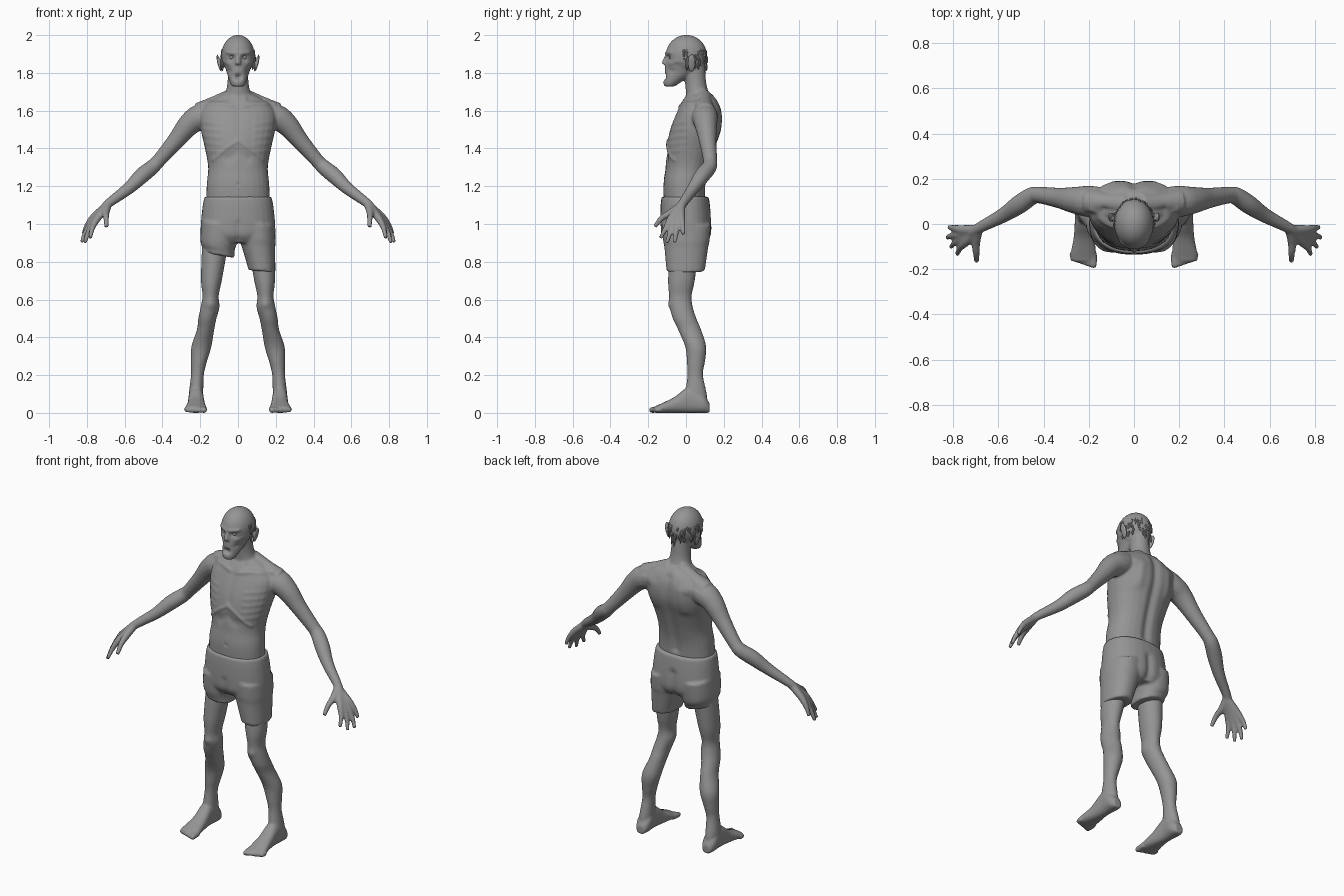
import bpy, bmesh, math, random
from mathutils import Vector, Matrix

default = bpy.context.scene.objects.get("Cube")
if default:
    bpy.data.objects.remove(default, do_unlink=True)
random.seed(4)
SIDES = (1, -1)
grey = bpy.data.materials.new("plain grey")
grey.use_nodes = True
grey.diffuse_color = (0.3, 0.3, 0.3, 1)
grey.node_tree.nodes["Principled BSDF"].inputs["Base Color"].default_value = grey.diffuse_color

def spline(rows, steps=5):
    """Resample rows of numbers along a Catmull-Rom curve."""
    pts = [Vector(row) for row in rows]
    pts = [pts[0]] + pts + [pts[-1]]
    result = []
    for a, b, c, d in zip(pts, pts[1:], pts[2:], pts[3:]):
        for k in range(steps):
            t = k / steps
            result.append(b + (c - a) * (t / 2) + (a * 2 - b * 5 + c * 4 - d) * (t * t / 2)
                          + (b * 3 - a - c * 3 + d) * (t ** 3 / 2))
    return result + [pts[-1]]

def loft(bm, rings, segments=28, power=1.0):
    """Skin elliptical rings given as centre, first axis, second axis."""
    loops = []
    for centre, u, v in rings:
        loop = []
        for k in range(segments):
            angle = math.tau * k / segments
            c, s = (math.copysign(abs(w) ** power, w) for w in (math.cos(angle), math.sin(angle)))
            loop.append(bm.verts.new(centre + u * c + v * s))
        loops.append(loop)
    for low, high in zip(loops, loops[1:]):
        for k in range(segments):
            n = (k + 1) % segments
            bm.faces.new((low[k], low[n], high[n], high[k]))
    bm.faces.new(loops[0])
    bm.faces.new(loops[-1])

def stack(bm, rows, side=1, power=1.0, slant=0):
    """Level rings: centre x, half width, front y, back y, height."""
    place = spline([(x, half, z) for x, half, front, back, z in rows])
    depth = spline([(front, back) for x, half, front, back, z in rows])
    loft(bm, [(Vector((side * x, (front + back) / 2, z)), Vector((half, 0, half * slant)),
               Vector((0, (back - front) / 2, 0)))
              for (x, half, z), (front, back) in zip(place, depth)], power=power)

def tube(bm, rows, side=1, segments=16, steps=5):
    """Round limb through points x, y, z, radius."""
    pts = spline(rows, steps)
    rings = []
    for i, p in enumerate(pts):
        along = (pts[min(i + 1, len(pts) - 1)] - pts[max(i - 1, 0)]).to_3d()
        u = along.cross(Vector((1, 0, 1))).normalized()
        v = along.cross(u).normalized()
        rings.append((p.to_3d(), u * p[3], v * p[3]))
    for ring in rings:
        for vec in ring:
            vec.x *= side
    loft(bm, rings, segments)

def ball(bm, centre, size, tilt=0):
    matrix = (Matrix.Translation(centre) @ Matrix.Rotation(tilt, 4, "Y")
              @ Matrix.Diagonal((*size, 1)))
    bmesh.ops.create_uvsphere(bm, u_segments=32, v_segments=20, radius=1, matrix=matrix)

def finish(name, bm, voxel=0):
    """Make the object, fusing overlapping pieces when a voxel size is given."""
    bmesh.ops.recalc_face_normals(bm, faces=bm.faces)
    mesh = bpy.data.meshes.new(name)
    bm.to_mesh(mesh)
    bm.free()
    ob = bpy.data.objects.new(name, mesh)
    bpy.context.scene.collection.objects.link(ob)
    if voxel:
        remesh = ob.modifiers.new("fuse", "REMESH")
        remesh.mode = "VOXEL"
        remesh.voxel_size = voxel
        ob.modifiers.new("relax", "SMOOTH").iterations = 4
        bpy.context.view_layer.update()
        graph = bpy.context.evaluated_depsgraph_get()
        fused = bpy.data.meshes.new_from_object(ob.evaluated_get(graph))
        ob.modifiers.clear()
        ob.data = fused
    ob.data.materials.clear()
    ob.data.materials.append(grey)
    ob.data.shade_smooth()
    return ob

def stroke(ob, path, radius, amount, facing):
    """Raise or sink a mirrored stroke (x, z) on the front (-1) or back (1)."""
    path = [Vector(p) for p in path]
    low = min(p.y for p in path) - radius * 2
    high = max(p.y for p in path) + radius * 2
    moves = []
    for v in ob.data.vertices:
        turned = min(1, v.normal.y * facing * 2)
        if low < v.co.z < high and turned > 0:
            q = Vector((abs(v.co.x), v.co.z))
            near = radius * 2
            for a, b in zip(path, path[1:] or path):
                ab = b - a
                t = max(0, min(1, (q - a).dot(ab) / ab.length_squared)) if ab.length else 0
                near = min(near, (q - a - ab * t).length)
            if near < radius * 2:
                fall = math.exp(-2 * (near / radius) ** 2)
                moves.append((v, v.normal * (amount * fall * turned)))
    for v, move in moves:
        v.co += move

# Trunk, neck and head
body = bmesh.new()
stack(body, [(0, .17, -.115, .1, 1.04), (0, .166, -.12, .105, 1.2), (0, .158, -.108, .125, 1.3),
             (0, .175, -.105, .155, 1.4), (0, .197, -.085, .188, 1.5), (0, .2, -.05, .19, 1.59),
             (0, .15, -.02, .17, 1.65), (0, .075, .01, .135, 1.69)], power=.9)
stack(body, [(0, .085, .0, .14, 1.65), (0, .058, -.003, .11, 1.73), (0, .052, -.02, .1, 1.84)])
stack(body, [(0, .032, -.116, -.06, 1.728), (0, .045, -.12, -.02, 1.755),
             (0, .059, -.114, .05, 1.8), (0, .074, -.108, .08, 1.85), (0, .08, -.1, .09, 1.9)])
ball(body, (0, .002, 1.893), (.088, .109, .108))
tube(body, [(0, -.096, 1.895, .011), (0, -.11, 1.865, .014), (0, -.113, 1.845, .017)])

for side in SIDES:
    ball(body, (side * .1, .03, 1.852), (.009, .023, .05), side * .25)
    # Shoulder slopes and arms
    tube(body, [(.03, .09, 1.67, .048), (.13, .095, 1.628, .046), (.2, .1, 1.59, .056)], side)
    tube(body, [(.13, .095, 1.565, .06), (.2, .1, 1.565, .069), (.26, .105, 1.525, .06),
                (.33, .115, 1.44, .046), (.42, .128, 1.335, .037), (.455, .122, 1.3, .04),
                (.51, .085, 1.255, .042), (.58, .038, 1.188, .033), (.69, -.02, 1.105, .024),
                (.72, -.045, 1.065, .022)], side)
    # Fingers run from the wrist so that they also form the palm
    wrist = Vector((.69, -.025, 1.1))
    for tip in ((.82, -.015, .945), (.828, -.06, .902), (.81, -.102, .9), (.782, -.135, .925)):
        tip = Vector(tip)
        knuckle = wrist.lerp(tip, .45) + Vector((.012, -.004, .01))
        joint = wrist.lerp(tip, .75) + Vector((.012, 0, .008))
        tube(body, [(*wrist, .022), (*knuckle, .02), (*joint, .014), (*tip, .01)], side)
    tube(body, [(*wrist, .022), (.7, -.08, 1.06, .02), (.698, -.13, 1.03, .015),
                (.697, -.165, .985, .011)], side)
    # Legs
    stack(body, [(.12, .07, -.085, .07, .9), (.14, .056, -.095, .048, .71),
                 (.145, .043, -.09, .03, .62), (.148, .05, -.086, .036, .56),
                 (.162, .048, -.07, .055, .5), (.172, .046, -.042, .08, .44),
                 (.194, .053, -.004, .107, .35), (.207, .042, .005, .1, .27),
                 (.215, .034, .008, .09, .2), (.222, .038, -.005, .11, .1),
                 (.222, .036, -.01, .115, .03)], side)
    # Feet and toes
    outline = spline([(.222, .125, .025, .05), (.222, .09, .042, .1), (.222, .02, .04, .14),
                      (.221, -.06, .046, .085), (.224, -.13, .056, .05), (.225, -.165, .05, .035)])
    loft(body, [(Vector((side * x, y, h / 2)), Vector((half, 0, 0)), Vector((0, 0, h / 2)))
                for x, y, half, h in outline], power=.85)
    for k in range(5):
        x = .18 + k * .0225
        tube(body, [(x, -.13, .02, .017), (x, -.18 + k * .006, .015, .016 - k * .001),
                    (x, -.195 + k * .008, .013, .009)], side)
skin = finish("body", body, .0068)

# Bony relief: mirrored strokes pressed into or raised from the skin
FRONT, BACK = -1, 1
for path, radius, amount, facing in (
        ([(.03, 1.625), (.1, 1.64), (.19, 1.635)], .016, .006, FRONT),    # collarbone
        ([(.06, 1.665), (.13, 1.66)], .02, -.008, FRONT),                 # collar hollow
        ([(0, 1.6), (0, 1.47)], .025, -.004, FRONT),                      # breastbone
        ([(0, 1.44), (.05, 1.41), (.13, 1.34)], .014, .005, FRONT),       # rib arch
        ([(0, 1.38), (.05, 1.35)], .04, -.008, FRONT),                    # sunken belly
        ([(0, 1.21)], .012, -.006, FRONT),                                # navel
        ([(0, 1.18), (0, 1.64)], .035, -.013, BACK),                      # spine
        ([(.16, 1.6), (.09, 1.58), (.1, 1.46)], .04, .007, BACK),         # shoulder blade
        ([(.035, 1.882)], .019, -.013, FRONT),                            # eye socket
        ([(.012, 1.903), (.055, 1.908)], .013, .007, FRONT),              # brow
        ([(.05, 1.85), (.075, 1.86)], .014, .005, FRONT),                 # cheekbone
        ([(.05, 1.81)], .02, -.005, FRONT),                               # hollow cheek
        ([(0, 1.78), (.008, 1.78)], .018, -.026, FRONT),                  # open mouth
        ([(.146, .575)], .03, .007, FRONT)):                              # kneecap
    stroke(skin, path, radius, amount, facing)
for k in range(5):
    z = 1.54 - k * .037
    stroke(skin, [(.09, z - .01), (.18, z)], .013, .0018, FRONT)

# Eyes and teeth
face = bmesh.new()
for side in SIDES:
    ball(face, (side * .035, -.077, 1.882), (.014, .014, .011))
    for k in range(3):
        ball(face, (side * (.004 + k * .007), -.1 + k * .002, 1.795), (.003, .004, .006))
finish("eyes_and_teeth", face)

# Shorts with one leg longer than the other and sloping hems
cloth = bmesh.new()
stack(cloth, [(0, .178, -.13, .12, 1.145), (0, .188, -.135, .128, 1.09), (0, .197, -.136, .136, 1),
              (0, .196, -.13, .133, .94), (0, .17, -.1, .11, .9)], power=.88)
for side, middle, half, hem, slant in ((1, .124, .074, .75, -.1), (-1, .102, .084, .835, -.18)):
    stack(cloth, [(.1, .095, -.127, .132, 1), (.103, .096, -.122, .126, .92),
                  (.107, .09, -.115, .118, .88), (middle, half, -.105, .102, hem + .02),
                  (middle, half, -.102, .096, hem)], side, .9, slant)
shorts = finish("shorts", cloth, .0085)
stroke(shorts, [(0, 1.04), (0, .9)], .03, -.012, BACK)
stroke(shorts, [(0, 1), (0, .92)], .025, -.006, FRONT)

# Thin ragged locks round the sides and back of the scalp
hair = bmesh.new()
for k in range(70):
    angle = random.uniform(-.15, math.pi + .15)
    rise = random.uniform(-.5, .35)
    flat = math.cos(rise)
    out = Vector((math.cos(angle) * flat, math.sin(angle) * flat, math.sin(rise)))
    root = Vector((0, .002, 1.893)) + out * Vector((.087, .108, .107))
    end = root + Vector((out.x * .006, out.y * .006, -random.uniform(.02, .05)))
    tube(hair, [(*root, .004), (*root.lerp(end, .5), .005), (*end, .001)], 1, 6, 2)
finish("hair", hair)
